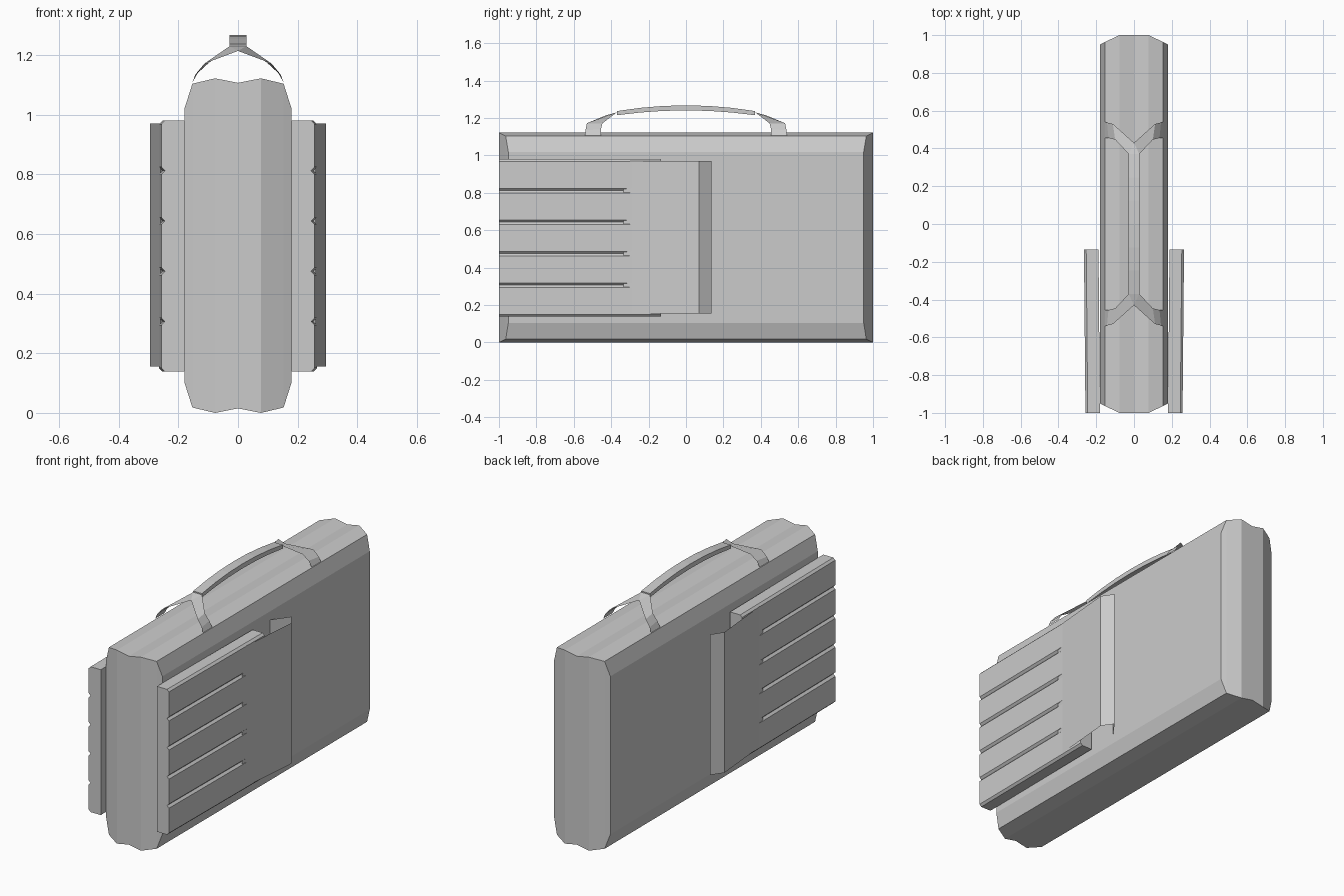
import bpy, bmesh

cube = bpy.data.objects.get("Cube")
if cube:
    bpy.data.objects.remove(cube, do_unlink=True)

gray = bpy.data.materials.new("light_gray")
gray.use_nodes = True
gray.diffuse_color = (0.6, 0.6, 0.6, 1)
gray.node_tree.nodes["Principled BSDF"].inputs["Base Color"].default_value = (0.6, 0.6, 0.6, 1)


def make(name, bm, mirror=""):
    """Turn a bmesh into an object, optionally mirrored across the given axes."""
    bmesh.ops.recalc_face_normals(bm, faces=bm.faces)
    mesh = bpy.data.meshes.new(name)
    bm.to_mesh(mesh)
    bm.free()
    mesh.materials.append(gray)
    ob = bpy.data.objects.new(name, mesh)
    bpy.context.collection.objects.link(ob)
    if mirror:
        mod = ob.modifiers.new("mirror", "MIRROR")
        mod.use_axis = ["X" in mirror, "Y" in mirror, False]
        mod.merge_threshold = 0.0005
    return ob


def ring(bm, points):
    return [bm.verts.new(p) for p in points]


def bridge(bm, a, b, closed=True):
    n = len(a)
    for i in range(n if closed else n - 1):
        j = (i + 1) % n
        bm.faces.new((a[i], a[j], b[j], b[i]))


# Case body: fluted top and bottom, chamfered vertical end corners
half = [(0.18, 0.103, 0.95), (0.153, 0.018, 0.964), (0.077, 0.0, 1.0)]  # x, inset, end y
columns = [(-x, d, y) for x, d, y in half] + [(0, 0.015, 1.0)] + half[::-1]
height = 1.122
bm = bmesh.new()
rings = []
for s in (-1, 1):
    top = [(x, s * y, height - d) for x, d, y in columns]
    bottom = [(x, s * y, d) for x, d, y in columns]
    rings.append(ring(bm, top + bottom[::-1]))
bridge(bm, *rings)
for r in rings:
    for i in range(len(columns) - 1):
        bm.faces.new((r[i], r[i + 1], r[-2 - i], r[-1 - i]))
make("case_body", bm)

# Slatted side blocks: bevelled slats stacked, leaning slightly outwards to the rear
base, pitch, count, bevel = 0.138, 0.1685, 5, 0.012
profile = [(0.18, base)]
for i in range(count):
    z0, z1 = base + i * pitch, base + (i + 1) * pitch
    profile += [(0.245, z0), (0.257, z0 + bevel), (0.257, z1 - bevel)]
profile += [(0.245, base + count * pitch), (0.18, base + count * pitch)]
bm = bmesh.new()
front = ring(bm, [(x, -1, z) for x, z in profile])
rear = ring(bm, [(x + 0.008, -0.135, z) for x, z in profile])
bridge(bm, front, rear)
bm.faces.new(front)
bm.faces.new(rear)
make("side_slats", bm, "X")

# Folded sheet covering the rear of each slat block
path = [(0.26, -0.333), (0.295, 0.07), (0.25, 0.135), (0.178, 0.035)]
bm = bmesh.new()
bridge(bm, ring(bm, [(x, y, 0.155) for x, y in path]),
       ring(bm, [(x, y, 0.97) for x, y in path]), closed=False)
make("side_cover", bm, "X")

# Curved straps that join the grip to the case
outer = [(0.153, 0.54, 1.108), (0.143, 0.537, 1.135), (0.112, 0.53, 1.172), (0, 0.43, 1.214)]
inner = [(0.153, 0.455, 1.108), (0.135, 0.455, 1.14), (0.1, 0.447, 1.172), (0.028, 0.37, 1.23)]
bm = bmesh.new()
o, i = ring(bm, outer), ring(bm, inner)
bridge(bm, o, i, closed=False)
bm.faces.new((o[-1], i[-1], bm.verts.new((0, 0.37, 1.23))))
make("handle_straps", bm, "XY")

# Arched grip
bm = bmesh.new()
sections = []
steps = 6
for k in range(steps + 1):
    t = 2 * k / steps - 1
    z = 1.268 - 0.031 * t * t
    under = z - 0.027 + 0.005 * t * t
    y = 0.37 * t
    sections.append(ring(bm, [(-0.028, y, under), (0.028, y, under),
                              (0.028, y, z), (-0.028, y, z)]))
for a, b in zip(sections, sections[1:]):
    bridge(bm, a, b)
bm.faces.new(sections[0])
bm.faces.new(sections[-1])
make("handle_grip", bm)
